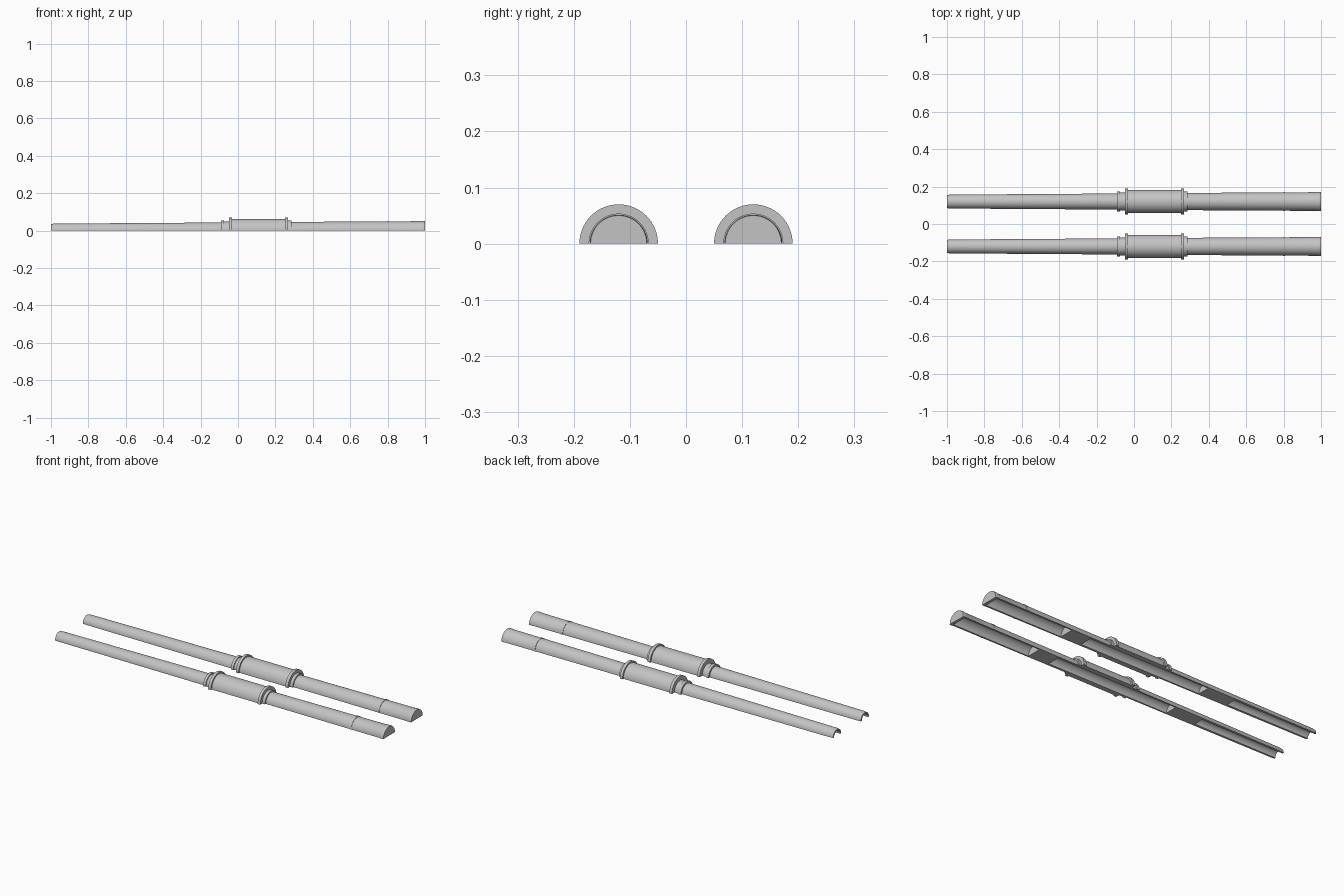
import bpy, bmesh
from math import pi, radians
from mathutils import Vector, Matrix

if "Cube" in bpy.data.objects:
    bpy.data.objects.remove(bpy.data.objects["Cube"])

grey = bpy.data.materials.new("light grey")
grey.use_nodes = True
grey.diffuse_color = (0.55, 0.55, 0.55, 1)
grey.node_tree.nodes["Principled BSDF"].inputs["Base Color"].default_value = (0.55, 0.55, 0.55, 1)

# Outer outline along the tube: tapered barrel, collars, wide sleeve, ring and end band
OUTER = [
    (-1, .035), (-.985, .037), (-.09, .043),
    (-.09, .0535), (-.075, .0535), (-.075, .048), (-.048, .048),
    (-.048, .07), (-.032, .07), (-.032, .062), (.252, .062),
    (.252, .07), (.268, .07), (.268, .0535), (.285, .0535),
    (.285, .046), (.796, .049), (.796, .051), (.806, .051), (.806, .049),
    (.975, .05), (.98, .0515), (.995, .0515), (1, .05),
]
# Hollow channels underneath: start, end, radius (solid bridges lie between them)
CHANNELS = [(.52, .985, .04), (-.33, .4, .034), (-1, -.5, .027)]


def half_tube(name, y):
    profile = list(OUTER) + [(1, 0)]
    for start, end, radius in CHANNELS:
        profile += [(end, 0), (end, radius), (start, radius)]
        if start > -1:
            profile.append((start, 0))
    bm = bmesh.new()
    verts = [bm.verts.new((x, r, 0)) for x, r in profile]
    face = bm.faces.new(verts)
    ring = list(face.edges) + verts
    # Sweep the outline half a turn; first and last outlines form the flat underside
    res = bmesh.ops.spin(bm, geom=ring, cent=(0, 0, 0), axis=(1, 0, 0),
                         angle=pi, steps=32, use_duplicate=False)
    end_verts = {v for v in res["geom_last"] if isinstance(v, bmesh.types.BMVert)}
    by_index = []
    for x, r in profile:
        by_index.append(min(end_verts, key=lambda v: (v.co - Vector((x, -r, 0))).length))
    bm.faces.new(by_index)
    bmesh.ops.remove_doubles(bm, verts=bm.verts, dist=1e-5)
    bmesh.ops.recalc_face_normals(bm, faces=bm.faces)
    bmesh.ops.translate(bm, verts=bm.verts, vec=(0, y, 0))
    mesh = bpy.data.meshes.new(name)
    bm.to_mesh(mesh)
    bm.free()
    mesh.materials.append(grey)
    obj = bpy.data.objects.new(name, mesh)
    bpy.context.collection.objects.link(obj)
    bpy.ops.object.select_all(action="DESELECT")
    obj.select_set(True)
    bpy.context.view_layer.objects.active = obj
    bpy.ops.object.shade_smooth_by_angle(angle=radians(30))


half_tube("front_half_tube", -.12)
half_tube("back_half_tube", .12)
